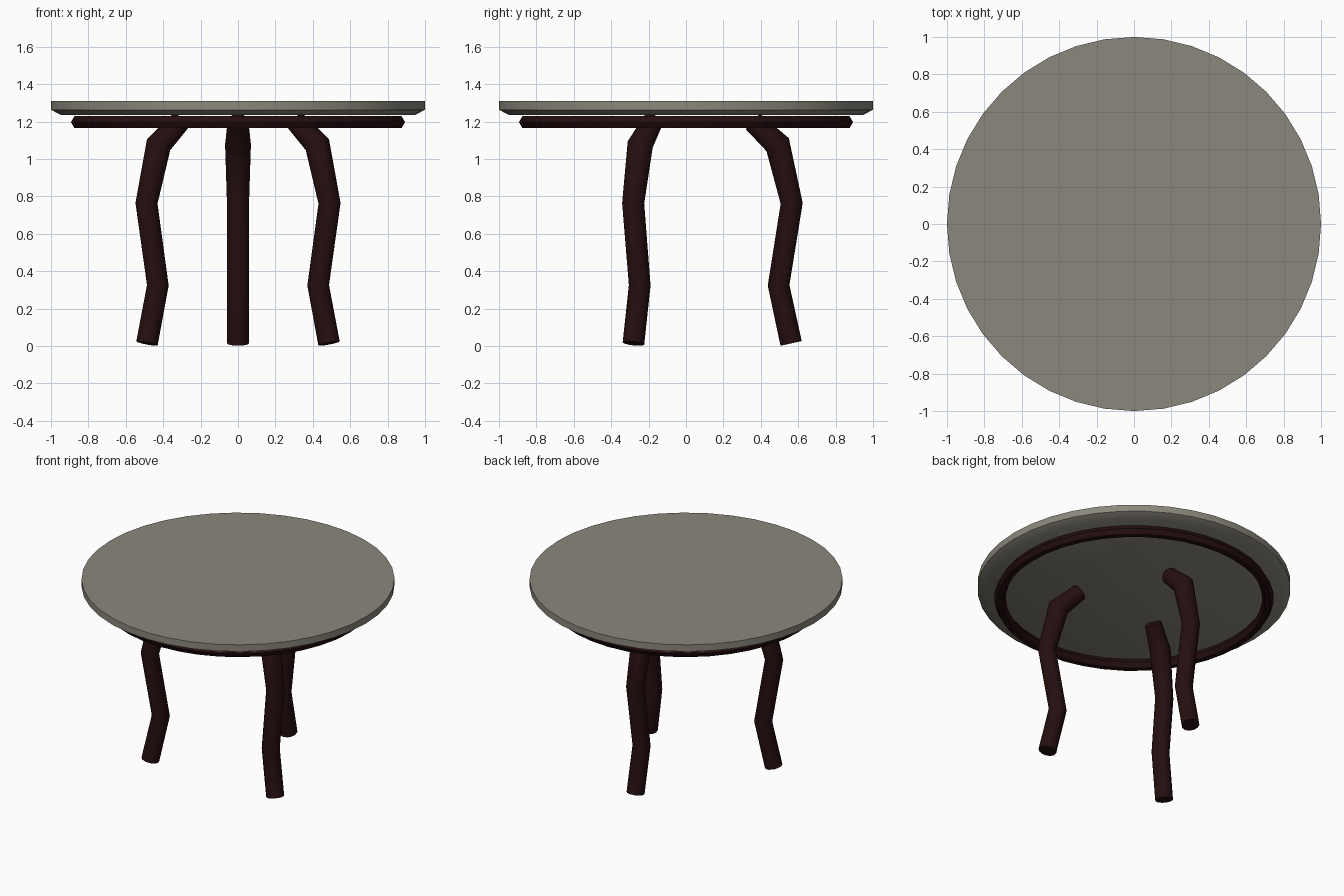
import bpy, bmesh, math
from mathutils import Vector

if "Cube" in bpy.data.objects:
    bpy.data.objects.remove(bpy.data.objects["Cube"])


def material(name, rgb):
    m = bpy.data.materials.new(name)
    m.diffuse_color = (*rgb, 1)
    m.use_nodes = True
    m.node_tree.nodes["Principled BSDF"].inputs["Base Color"].default_value = m.diffuse_color
    return m


stone = material("warm grey top", (0.26, 0.245, 0.20))
wood = material("dark red wood", (0.019, 0.0045, 0.005))


def make_object(name, rings, mat, closed=False, angle=35):
    """Skin a list of equal point rings, capping the ends unless closed."""
    bm = bmesh.new()
    vs = [[bm.verts.new(p) for p in ring] for ring in rings]
    n = len(vs[0])
    pairs = list(zip(vs, vs[1:])) + ([(vs[-1], vs[0])] if closed else [])
    for a, b in pairs:
        for i in range(n):
            j = (i + 1) % n
            bm.faces.new((a[i], a[j], b[j], b[i]))
    if not closed:
        bm.faces.new(vs[0])
        bm.faces.new(vs[-1])
    bmesh.ops.recalc_face_normals(bm, faces=bm.faces)
    me = bpy.data.meshes.new(name)
    bm.to_mesh(me)
    bm.free()
    me.materials.append(mat)
    ob = bpy.data.objects.new(name, me)
    bpy.context.collection.objects.link(ob)
    bpy.ops.object.select_all(action='DESELECT')
    ob.select_set(True)
    bpy.context.view_layer.objects.active = ob
    bpy.ops.object.shade_smooth_by_angle(angle=math.radians(angle))
    return ob


def circle(r, z, n=40):
    return [(r * math.cos(math.tau * i / n), r * math.sin(math.tau * i / n), z)
            for i in range(n)]


# Round tabletop with a chamfered underside
make_object("tabletop", [circle(0.945, 1.235), circle(1, 1.263), circle(1, 1.31)], stone)

# Hexagonal-section ring under the top
tube = [(0.856 + 0.037 * math.cos(math.tau * k / 6),
         1.197 + 0.037 * math.sin(math.tau * k / 6)) for k in range(6)]
make_object("support_ring", [circle(r, z) for r, z in tube], wood, closed=True)

# Three bent legs: (distance from centre, height, radius)
path = [(0.562, 0.014, 0.058), (0.495, 0.325, 0.058), (0.565, 0.763, 0.059),
        (0.49, 1.077, 0.069), (0.357, 1.201, 0.056)]
SIDES = 12
for name, deg in (("back_leg", 90), ("left_leg", 210), ("right_leg", 330)):
    a = math.radians(deg)
    out = Vector((math.cos(a), math.sin(a), 0))
    side = Vector((-math.sin(a), math.cos(a), 0))
    up = Vector((0, 0, 1))
    pts = [out * r + up * z for r, z, _ in path]
    rings = []
    for i, p in enumerate(pts):
        t = Vector()
        if i > 0:
            t += (p - pts[i - 1]).normalized()
        if i < len(pts) - 1:
            t += (pts[i + 1] - p).normalized()
        nrm = side.cross(t.normalized())
        rad = path[i][2]
        rings.append([p + rad * (nrm * math.cos(math.tau * k / SIDES)
                                 + side * math.sin(math.tau * k / SIDES))
                      for k in range(SIDES)])
    make_object(name, rings, wood)
